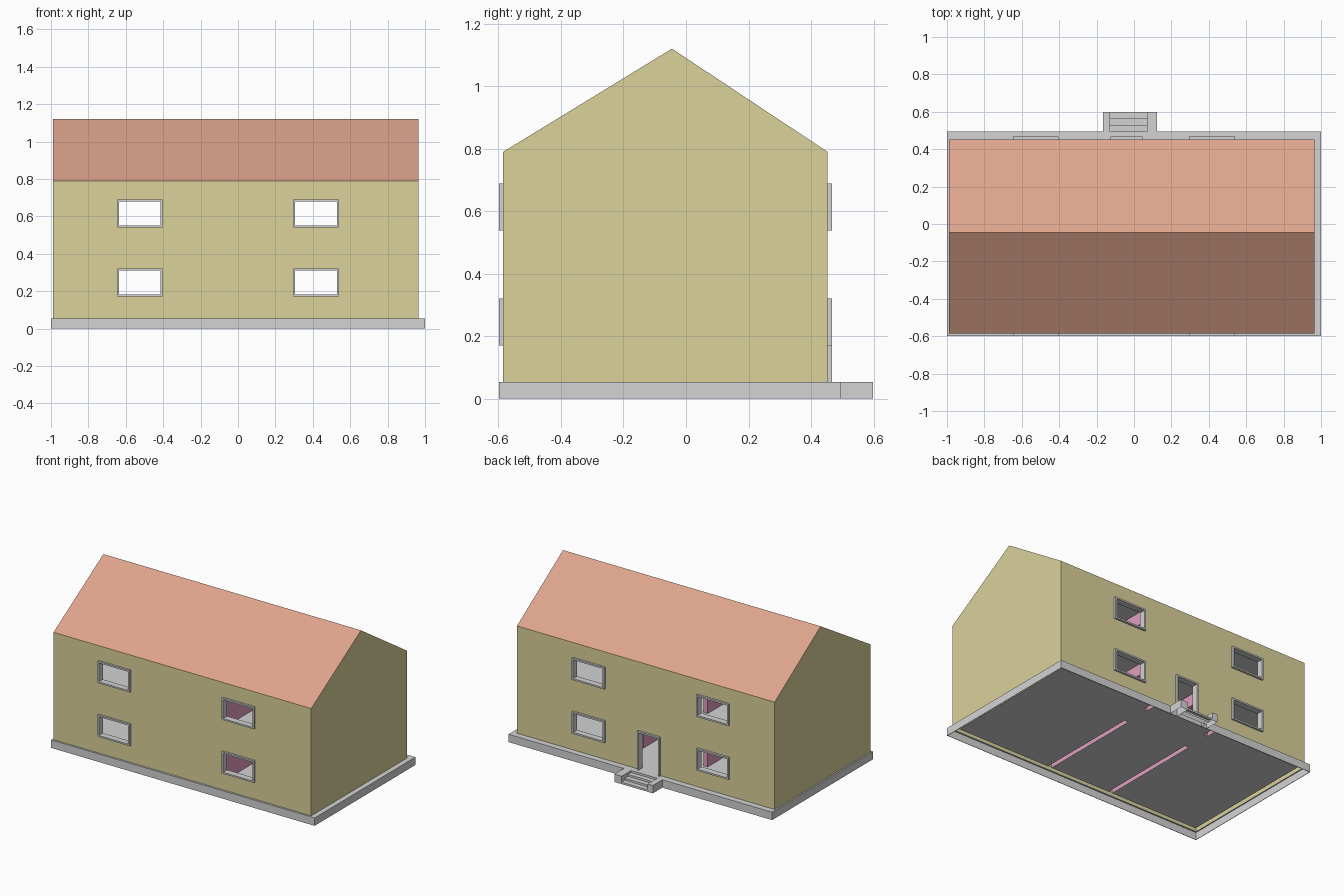
import bpy, bmesh

cube = bpy.data.objects.get("Cube")
if cube:
    bpy.data.objects.remove(cube, do_unlink=True)


def linear(c):
    c /= 255
    return c / 12.92 if c <= 0.04045 else ((c + 0.055) / 1.055) ** 2.4


def material(name, *rgb):
    m = bpy.data.materials.new(name)
    m.use_nodes = True
    col = [linear(c) for c in rgb] + [1]
    m.diffuse_color = col
    m.node_tree.nodes["Principled BSDF"].inputs["Base Color"].default_value = col
    return m


WALL = material("ochre wall", 219, 210, 155)
ROOF = material("terracotta roof", 222, 164, 141)
GREY = material("grey concrete", 212, 212, 212)
PINK = material("pink partition", 225, 157, 190)


def boxes(name, ranges, mat, open_below=None):
    """One object from boxes, each (x0, x1, y0, y1, z0, z1)."""
    bm = bmesh.new()
    for x0, x1, y0, y1, z0, z1 in ranges:
        for v in bmesh.ops.create_cube(bm, size=1)["verts"]:
            v.co = (x1 if v.co.x > 0 else x0,
                    y1 if v.co.y > 0 else y0,
                    z1 if v.co.z > 0 else z0)
    return finish(name, bm, [mat], open_below)


def open_bottom(bm, z):
    """Remove the faces that lie flat at height z."""
    flat = [f for f in bm.faces if all(abs(v.co.z - z) < 1e-4 for v in f.verts)]
    bmesh.ops.delete(bm, geom=flat, context='FACES')


def finish(name, bm, mats, open_below=None):
    bmesh.ops.recalc_face_normals(bm, faces=bm.faces)
    if open_below is not None:
        open_bottom(bm, open_below)
    me = bpy.data.meshes.new(name)
    bm.to_mesh(me)
    bm.free()
    for m in mats:
        me.materials.append(m)
    ob = bpy.data.objects.new(name, me)
    bpy.context.collection.objects.link(ob)
    return ob


def ring(a0, a1, b0, b1, t0, t1, s0, s1):
    """Four rectangles that border the rectangle a0..a1, b0..b1."""
    return [(a0, a0 + t0, b0, b1), (a1 - t1, a1, b0, b1),
            (a0 + t0, a1 - t1, b0, b0 + s0), (a0 + t0, a1 - t1, b1 - s1, b1)]


def cut(ob, cutter):
    cutter.hide_render = True
    mod = ob.modifiers.new("cut", 'BOOLEAN')
    mod.operation, mod.solver, mod.object = 'DIFFERENCE', 'EXACT', cutter
    graph = bpy.context.evaluated_depsgraph_get()
    me = bpy.data.meshes.new_from_object(ob.evaluated_get(graph))
    ob.modifiers.clear()
    ob.data = me
    bpy.data.objects.remove(cutter, do_unlink=True)


# Main dimensions
X0, X1, Y0, Y1 = -0.99, 0.965, -0.585, 0.453
BASE, EAVE, RIDGE, RIDGE_Y, T = 0.054, 0.79, 1.12, -0.045, 0.03
IX0, IX1, IY0, IY1 = X0 + T, X1 - T, Y0 + T, Y1 - T
BY0, BY1, SHEET = -0.598, 0.495, 0.003
WINDOWS = [(x, x + 0.245, z, z + 0.15)
           for x in (-0.648, 0.295) for z in (0.171, 0.539)]
DOOR = (-0.125, 0.045, BASE, 0.32)
PARTITIONS = (-0.29, 0.196)
GAP0, GAP1 = 0.18, 0.36

# House body: gabled profile extruded along x, roof slopes coloured by direction
bm = bmesh.new()
profile = [(Y0, BASE), (Y1, BASE), (Y1, EAVE), (RIDGE_Y, RIDGE), (Y0, EAVE)]
end = bm.faces.new([bm.verts.new((X0, y, z)) for y, z in profile])
for v in bmesh.ops.extrude_face_region(bm, geom=[end])["geom"]:
    if isinstance(v, bmesh.types.BMVert):
        v.co.x = X1
bmesh.ops.recalc_face_normals(bm, faces=bm.faces)
for f in bm.faces:
    f.material_index = int(f.normal.z > 0.5)
house = finish("house_body", bm, [WALL, ROOF])
cut(house, boxes("room_cutter", [(IX0, IX1, IY0, IY1, -0.1, 0.78)], WALL))
openings = [(a, b, -0.8, 0.8, c, d) for a, b, c, d in WINDOWS]
openings.append((DOOR[0], DOOR[1], 0.3, 0.8, 0, DOOR[3]))
cut(house, boxes("opening_cutter", openings, WALL))
bm = bmesh.new()
bm.from_mesh(house.data)
open_bottom(bm, BASE)
bm.to_mesh(house.data)
bm.free()

# Window frames on both long walls, standing slightly proud
F = [0.011] * 4
for side, ya, yb in (("front", Y0 - 0.013, IY0), ("back", IY1, Y1 + 0.014)):
    frames = [(a, b, ya, yb, c, d) for w in WINDOWS for a, b, c, d in ring(*w, *F)]
    boxes(side + "_window_frames", frames, GREY)

# Door frame without a bottom rail
left, right, _, head = ring(*DOOR, *F)
boxes("door_frame", [(a, b, IY1, Y1 + 0.014, c, d)
                     for a, b, c, d in (left, right, head)], GREY)

# Hollow foundation: outer skirt and the ledge around the walls
LOW = BASE - SHEET
skirt = [r + (0, LOW) for r in ring(-1, 1, BY0, BY1, *[SHEET] * 4)]
ledge = [r + (LOW, BASE) for r in
         ring(-1, 1, BY0, BY1, X0 + 1, 1 - X1, Y0 - BY0, BY1 - Y1)]
boxes("foundation", skirt + ledge, GREY)

# Ground floor sheet, left open beneath the hollow walls
p, q = PARTITIONS
rooms = [(IX0, p, IY0, IY1), (p + T, q, IY0, IY1), (q + T, IX1, IY0, IY1)]
thresholds = [(x, x + T, GAP0, GAP1) for x in PARTITIONS]
thresholds.append((DOOR[0], DOOR[1], IY1, Y1))
boxes("ground_floor", [r + (LOW, BASE) for r in rooms + thresholds], GREY)

# Entrance steps between two cheek walls
boxes("step_cheeks", [(-0.167, -0.128, BY1, 0.598, 0, BASE),
                      (0.07, 0.124, BY1, 0.598, 0, BASE)], GREY, 0)
D = (0.598 - BY1) / 3
boxes("entrance_steps", [(-0.128, 0.07, BY1 + i * D, BY1 + (i + 1) * D,
                          0, BASE * (3 - i) / 4) for i in range(3)], GREY, 0)

# Upper floor and ceiling
boxes("upper_floor", [(IX0, IX1, IY0, IY1, 0.39, 0.42)], GREY)
boxes("ceiling", [(IX0, IX1, IY0, IY1, 0.757, 0.78)], GREY)

# Partitions with a doorway, on both storeys
for side, x in zip(("right", "left"), PARTITIONS):
    parts = []
    for z0, top, z1 in ((BASE, 0.31, 0.39), (0.42, 0.67, 0.757)):
        parts += [(x, x + T, IY0, GAP0, z0, z1), (x, x + T, GAP1, IY1, z0, z1),
                  (x, x + T, GAP0, GAP1, top, z1)]
    boxes(side + "_partition", parts, PINK, BASE)
